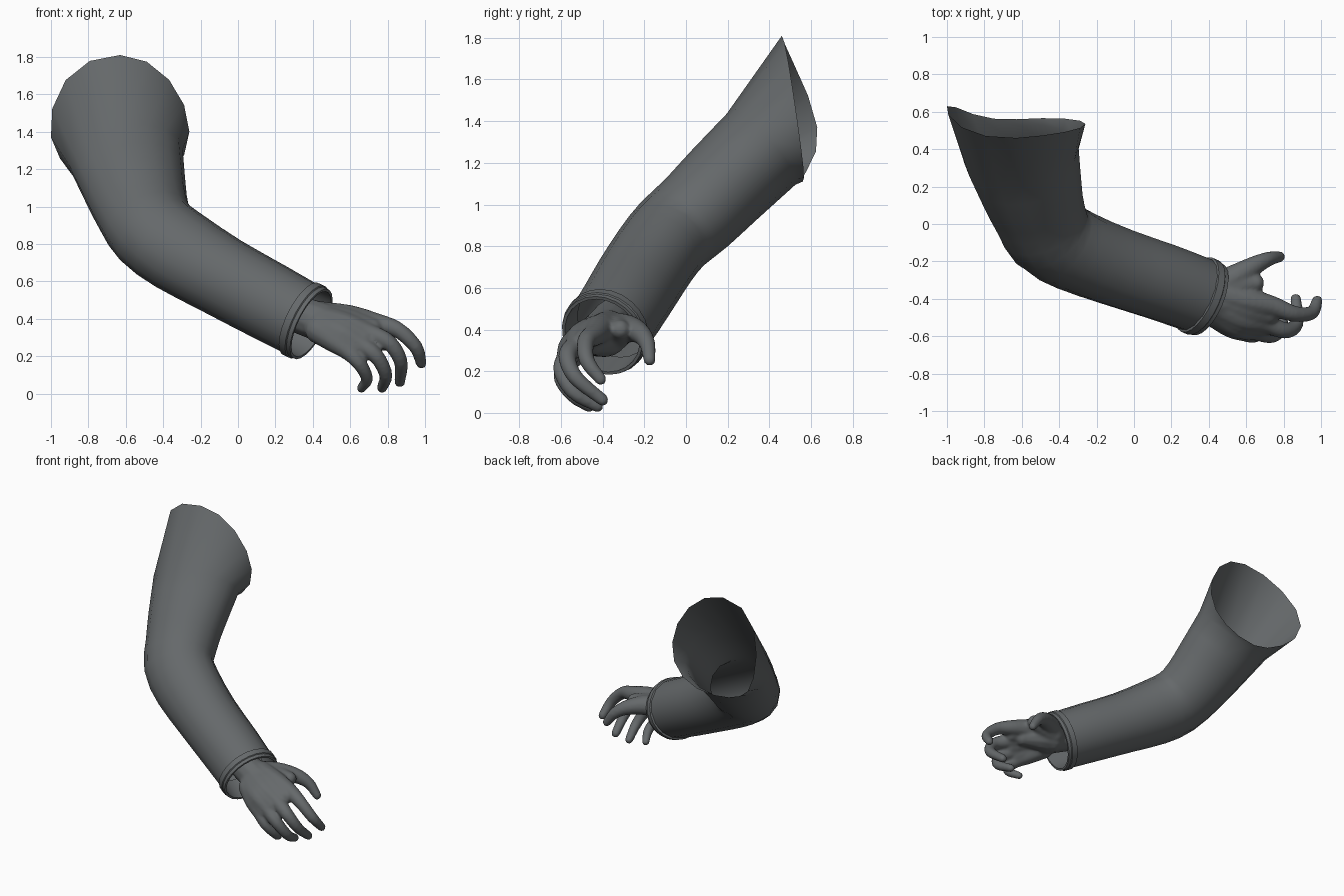
import bpy, bmesh, math
from mathutils import Vector

if "Cube" in bpy.data.objects:
    bpy.data.objects.remove(bpy.data.objects["Cube"])

SIDES = 16
grey = bpy.data.materials.new("slate grey")
grey.diffuse_color = (0.13, 0.14, 0.145, 1)
grey.use_nodes = True
grey.node_tree.nodes["Principled BSDF"].inputs["Base Color"].default_value = grey.diffuse_color


def smooth_path(pts, steps=4):
    """Catmull-Rom samples through points that also carry radii."""
    p = [Vector(q) for q in pts]
    p = [2 * p[0] - p[1]] + p + [2 * p[-1] - p[-2]]
    out = []
    for a, b, c, d in zip(p, p[1:], p[2:], p[3:]):
        for i in range(steps):
            t = i / steps
            out.append(0.5 * (2 * b + (c - a) * t + (2 * a - 5 * b + 4 * c - d) * t * t
                              + (3 * b - a - 3 * c + d) * t ** 3))
    return out + [p[-2]]


def ring_stack(stations, ref=Vector((1, 0, 0)), sides=SIDES):
    """Elliptical rings square to a path of (x, y, z, radius_a, radius_b)."""
    pts = [Vector(s[:3]) for s in stations]
    rings = []
    for i, s in enumerate(stations):
        t = (pts[min(i + 1, len(pts) - 1)] - pts[max(i - 1, 0)]).normalized()
        u = (ref - t * ref.dot(t)).normalized()
        v = t.cross(u)
        rings.append([pts[i] + u * s[3] * math.cos(a) + v * s[4] * math.sin(a)
                      for a in (2 * math.pi * k / sides for k in range(sides))])
    return rings


def loft(bm, rings, capped=False):
    loops = [[bm.verts.new(p) for p in r] for r in rings]
    n = len(loops[0])
    for a, b in zip(loops, loops[1:]):
        for k in range(n):
            bm.faces.new((a[k], a[(k + 1) % n], b[(k + 1) % n], b[k]))
    if capped:
        bm.faces.new(loops[0][::-1])
        bm.faces.new(loops[-1])


def make_object(name, bm):
    bmesh.ops.recalc_face_normals(bm, faces=bm.faces)
    me = bpy.data.meshes.new(name)
    bm.to_mesh(me)
    bm.free()
    me.materials.append(grey)
    ob = bpy.data.objects.new(name, me)
    bpy.context.collection.objects.link(ob)
    bpy.ops.object.select_all(action='DESELECT')
    ob.select_set(True)
    bpy.context.view_layer.objects.active = ob
    bpy.ops.object.shade_smooth_by_angle(angle=math.radians(40))
    return ob


# Sleeve: slanted shoulder opening, then rings down to the cuff
opening = []
for k in range(SIDES):
    c, s = math.cos(2 * math.pi * k / SIDES), math.sin(2 * math.pi * k / SIDES)
    left, right = max(0, -c), max(0, c)
    opening.append(Vector((-0.63 + 0.37 * c - 0.06 * left * s,
                           0.51 - 0.05 * s + 0.12 * left ** 3 + 0.025 * right,
                           1.46 + 0.35 * s - 0.09 * left ** 3 - 0.06 * right ** 2)))
bm = bmesh.new()
loft(bm, [opening] + ring_stack(smooth_path([
    (-0.60, 0.36, 1.265, 0.310, 0.237),
    (-0.55, 0.18, 1.09, 0.275, 0.228),
    (-0.505, 0.05, 0.96, 0.250, 0.220),
    (-0.445, -0.065, 0.86, 0.242, 0.214),
    (-0.31, -0.145, 0.76, 0.235, 0.212),
    (-0.09, -0.23, 0.63, 0.217, 0.212),
    (0.15, -0.31, 0.50, 0.212, 0.208),
    (0.35, -0.383, 0.392, 0.206, 0.203)], 2)))
make_object("sleeve", bm)

# Cuff: thin raised band that turns inward
axis = Vector((0.84, -0.36, -0.42)).normalized()
u = (Vector((1, 0, 0)) - axis * axis.x).normalized()
v = axis.cross(u)
start = Vector((0.34, -0.38, 0.397))
bm = bmesh.new()
loft(bm, [[start + axis * d + r * (u * math.cos(a) + v * math.sin(a))
           for a in (2 * math.pi * k / 24 for k in range(24))]
          for d, r in ((-0.01, 0.202), (-0.005, 0.215), (0.035, 0.215),
                       (0.04, 0.209), (0.062, 0.207), (0.062, 0.192),
                       (-0.10, 0.188))])
make_object("cuff", bm)

# Hand: tapering tubes from the wrist; all fingers share one taper
TAPER = (0.084, 0.074, 0.056, 0.044, 0.038, 0.030)


def finger(size, *pts):
    return [(*p, r * size) for p, r in zip(pts, TAPER)]


fingers = [
    finger(1.0, (0.45, -0.37, 0.41), (0.60, -0.41, 0.40), (0.74, -0.44, 0.375),
           (0.855, -0.48, 0.34), (0.95, -0.475, 0.25), (0.98, -0.41, 0.162)),
    finger(1.0, (0.45, -0.43, 0.39), (0.58, -0.50, 0.36), (0.70, -0.53, 0.32),
           (0.81, -0.57, 0.27), (0.87, -0.53, 0.17), (0.865, -0.40, 0.062)),
    finger(0.96, (0.44, -0.46, 0.36), (0.55, -0.54, 0.32), (0.65, -0.57, 0.265),
           (0.74, -0.595, 0.20), (0.79, -0.54, 0.10), (0.77, -0.425, 0.030)),
    finger(0.88, (0.43, -0.48, 0.34), (0.52, -0.545, 0.28), (0.59, -0.58, 0.225),
           (0.65, -0.595, 0.16), (0.69, -0.54, 0.08), (0.66, -0.465, 0.028))]
thumb = [(0.44, -0.34, 0.40, 0.08), (0.54, -0.285, 0.405, 0.07),
         (0.64, -0.225, 0.385, 0.053), (0.72, -0.187, 0.335, 0.040),
         (0.78, -0.175, 0.255, 0.030)]
# flesh between neighbouring knuckles
gaps = [[(Vector(a) + Vector(b)) / 2 for a, b in zip(f[:3], g[:3])]
        for f, g in zip(fingers, fingers[1:])]
wrist = [(0.25, -0.35, 0.45, 0.10), (0.46, -0.41, 0.375, 0.108)]
palm = [(0.44, -0.38, 0.37, 0.10), (0.54, -0.41, 0.36, 0.095), (0.64, -0.45, 0.335, 0.06)]
thumb_web = [(0.46, -0.35, 0.39, 0.095), (0.56, -0.325, 0.395, 0.075),
             (0.65, -0.315, 0.40, 0.048)]

bm = bmesh.new()
across = Vector((0.0, 0.7, -0.7)).cross(Vector((0.9, -0.3, -0.3)))
for pts in fingers + gaps + [thumb, wrist, palm, thumb_web]:
    path = smooth_path(pts)
    loft(bm, ring_stack([(*q.to_3d(), q.w, q.w) for q in path], across, 12), True)
    for q in (path[0], path[-1]):
        ball = bmesh.ops.create_uvsphere(bm, u_segments=12, v_segments=8, radius=q.w)
        bmesh.ops.translate(bm, verts=ball["verts"], vec=q.to_3d())
hand = make_object("hand", bm)

# Fuse the tubes into one smooth skin
fuse = hand.modifiers.new("fuse", 'REMESH')
fuse.mode = 'VOXEL'
fuse.voxel_size = 0.010
fuse.use_smooth_shade = True
soften = hand.modifiers.new("soften", 'SMOOTH')
soften.factor = 0.5
soften.iterations = 8
